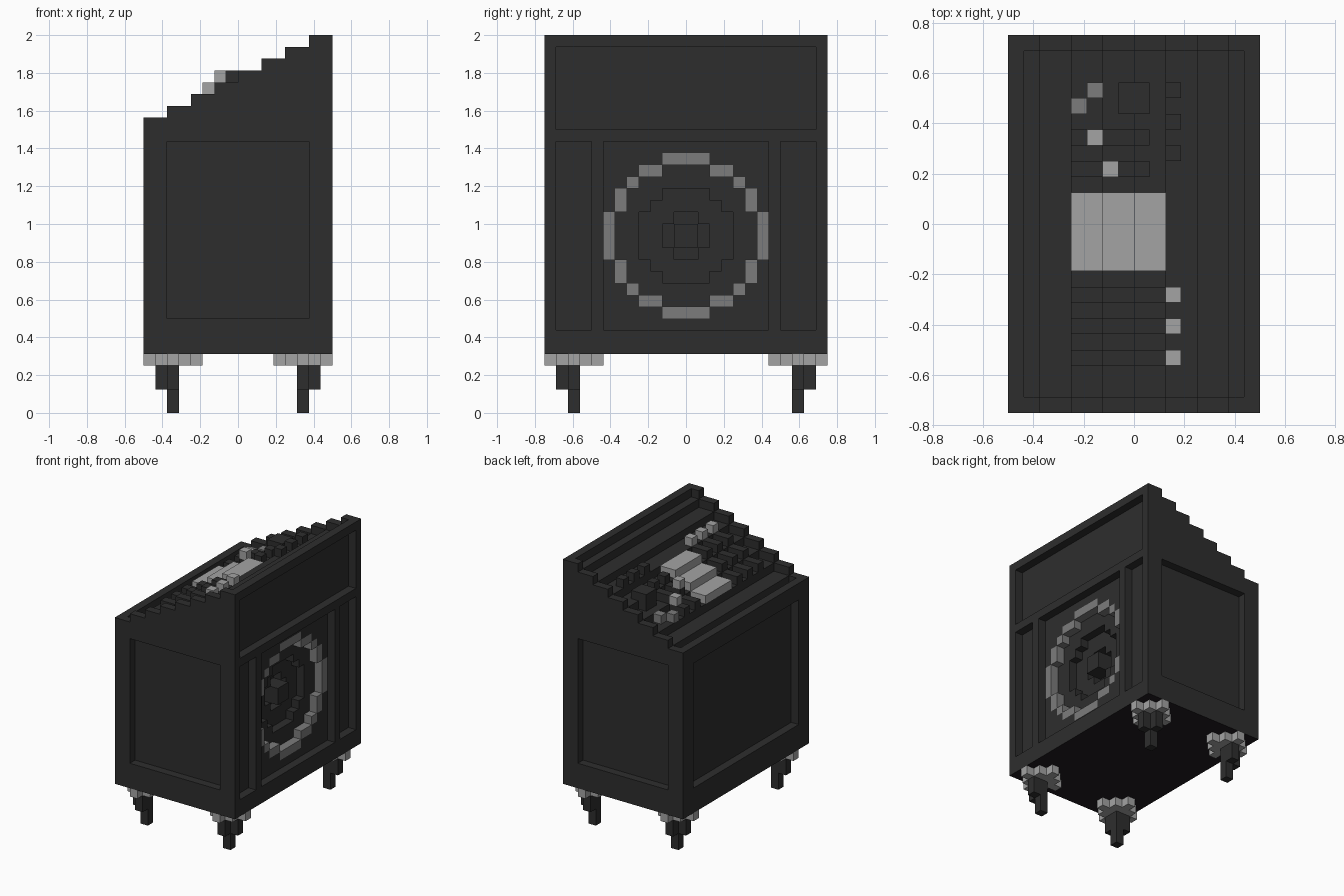
import bpy, bmesh

if "Cube" in bpy.data.objects:
    bpy.data.objects.remove(bpy.data.objects["Cube"], do_unlink=True)

U = 1 / 16                      # grid unit; the body is 16 x 24 units, 32 high


def material(name, rgb):
    m = bpy.data.materials.new(name)
    m.use_nodes = True
    m.diffuse_color = (*rgb, 1)
    bsdf = m.node_tree.nodes["Principled BSDF"]
    bsdf.inputs["Base Color"].default_value = (*rgb, 1)
    bsdf.inputs["Roughness"].default_value = 0.8
    return m


DARK = material("charcoal", (0.027, 0.027, 0.027))
UNDER = material("underside black", (0.014, 0.010, 0.014))
MID = material("mid grey", (0.20, 0.20, 0.20))
LIGHT = material("light grey", (0.37, 0.37, 0.37))


def place(p):
    return ((p[0] - 8) * U, (p[1] - 12) * U, p[2] * U)


def finish(bm, name, mats):
    bmesh.ops.recalc_face_normals(bm, faces=bm.faces)
    me = bpy.data.meshes.new(name)
    bm.to_mesh(me)
    bm.free()
    for m in mats:
        me.materials.append(m)
    ob = bpy.data.objects.new(name, me)
    bpy.context.collection.objects.link(ob)
    return ob


def boxes(name, mat, items):
    """One object from boxes given as (x0, x1, y0, y1, z0, z1) in grid units."""
    bm = bmesh.new()
    for x0, x1, y0, y1, z0, z1 in items:
        vs = bmesh.ops.create_cube(bm, size=1)["verts"]
        for v in vs:
            v.co = place((x1 if v.co.x > 0 else x0,
                          y1 if v.co.y > 0 else y0,
                          z1 if v.co.z > 0 else z0))
    return finish(bm, name, [mat])


def prism(name, mats, outline, axis, a, b):
    """Extrude a 2D outline along x (outline is y,z) or y (outline is x,z)."""
    def at(p, t):
        return place((t, p[0], p[1]) if axis == "x" else (p[0], t, p[1]))
    bm = bmesh.new()
    lo = [bm.verts.new(at(p, a)) for p in outline]
    hi = [bm.verts.new(at(p, b)) for p in outline]
    n = len(outline)
    bm.faces.new(lo)
    bm.faces.new(hi[::-1])
    for i in range(n):
        bm.faces.new((lo[i], lo[(i + 1) % n], hi[(i + 1) % n], hi[i]))
    return finish(bm, name, mats)


def stairs(x0, x1, drop):
    """Stepped slope, rising one unit every two units of x."""
    pts = []
    for x in range(x0, x1):
        z = 25 + x // 2 - drop
        pts += [(x, z), (x + 1, z)]
    return [p for i, p in enumerate(pts)
            if not (0 < i < len(pts) - 1 and pts[i - 1][1] == p[1] == pts[i + 1][1])
            and p not in pts[:i]]


def stepped_disc(widths, cy=12, cz=15):
    """Outline of a stepped disc from the half width of each row above centre."""
    quarter = []
    for row, w in enumerate(widths):
        for p in ((w, row), (w, row + 1)):
            if len(quarter) > 1 and quarter[-1][0] == quarter[-2][0] == w:
                quarter[-1] = p
            elif p not in quarter:
                quarter.append(p)
    quarter = [p for p in quarter if p[1] > 0]
    up = quarter + [(-a, b) for a, b in quarter[::-1]]
    return [(cy + a, cz + b) for a, b in up + [(-a, -b) for a, b in up]]


def carve(target, cutter):
    mod = target.modifiers.new("carve", "BOOLEAN")
    mod.operation = "DIFFERENCE"
    mod.solver = "EXACT"
    mod.object = cutter
    bpy.context.view_layer.objects.active = target
    bpy.ops.object.modifier_apply(modifier=mod.name)
    bpy.data.objects.remove(cutter, do_unlink=True)


# Cabinet with a stepped sloping top
body = prism("cabinet", [DARK, UNDER],
             [(0, 5)] + stairs(0, 16, 0) + [(16, 5)], "y", 0, 24)

# Sunken control deck inside a one-unit rim
carve(body, prism("deck_cutter", [DARK],
                  stairs(1, 15, 1) + [(15, 34), (1, 34)], "y", 1, 23))

# Sunken panels on all four sides
for panel in [(2, 14, -1, 1, 8, 23), (2, 14, 23, 25, 8, 23),
              (-1, 1, 2, 22, 8, 23), (15, 17, 1, 23, 24, 31),
              (15, 17, 1, 4, 7, 23), (15, 17, 20, 23, 7, 23),
              (15, 17, 5, 19, 7, 23)]:
    carve(body, boxes("panel_cutter", DARK, [panel]))

# Round speaker recess, deepening towards its centre
RING_OUT = [7, 7, 6, 6, 5, 4, 2]
RING_IN = [6, 6, 5, 5, 4, 2, 0]
for depth, widths in ((14, RING_OUT), (13, [4, 4, 3, 2]), (12, [2, 1])):
    carve(body, prism("speaker_cutter", [DARK], stepped_disc(widths), "x", depth, 17))

# Darker underside of the cabinet
for f in body.data.polygons:
    if f.normal.z < -0.9 and f.center.z < 5.1 * U:
        f.material_index = 1

# Speaker ring and centre cap
ring = []
for row, (w0, w1) in enumerate(zip(RING_IN, RING_OUT)):
    for z in (15 + row, 14 - row):
        ring += [(14, 15, 12 + w0, 12 + w1, z, z + 1),
                 (14, 15, 12 - w1, 12 - w0, z, z + 1)]
boxes("speaker_ring", MID, ring)
boxes("speaker_cap", DARK, [(12, 14, 11, 13, 14, 16)])


def deck(x):
    return 24 + x // 2


def strip(x0, x1, y0, y1):
    """Row of blocks one unit above the sloping deck."""
    out, x = [], x0
    while x < x1:
        end = min(x1, (x // 2 + 1) * 2)
        out.append((x, end, y0, y1, deck(x), deck(x) + 1))
        x = end
    return out


def knob(x, y, lift=0):
    z = deck(x) + lift
    return (x, x + 1, y, y + 1, z, z + 1)


# Control deck: screen, slider tracks, knobs and buttons
boxes("screen", LIGHT, strip(4, 10, 9, 14))
for y in (3, 5, 7):
    boxes("lower_track", DARK, strip(4, 10, y, y + 1))
    boxes("lower_knob", LIGHT, [knob(10, y)])
for y, x in ((15, 6), (17, 5)):
    boxes("upper_track", DARK, strip(4, 9, y, y + 1))
    boxes("slider_knob", LIGHT, [knob(x, y, 1)])
boxes("dial", DARK, [(7, 8, 19, 21, 27, 29), (8, 9, 19, 21, 28, 29)])
boxes("side_buttons", DARK, [knob(10, y) for y in (16, 18, 20)])
boxes("grey_buttons", MID, [knob(5, 20), knob(4, 19)])

# Four feet: stepped diamond plate, bracket and slim leg, mirrored to each corner
for side_y in ("front", "back"):
    for side_x in ("right", "left"):
        def cell(x0, x1, y0, y1, z0, z1):
            if side_x == "left":
                x0, x1 = 16 - x1, 16 - x0
            if side_y == "back":
                y0, y1 = 24 - y1, 24 - y0
            return (x0, x1, y0, y1, z0, z1)
        tag = side_y + "_" + side_x
        boxes("foot_plate_" + tag, LIGHT,
              [cell(abs(r - 2), 5 - abs(r - 2), r, r + 1, 4, 5) for r in range(5)])
        boxes("leg_" + tag, DARK,
              [cell(2, 3, 2, 3, 0, 4), cell(1, 2, 2, 3, 2, 4), cell(2, 3, 1, 2, 2, 4)])
